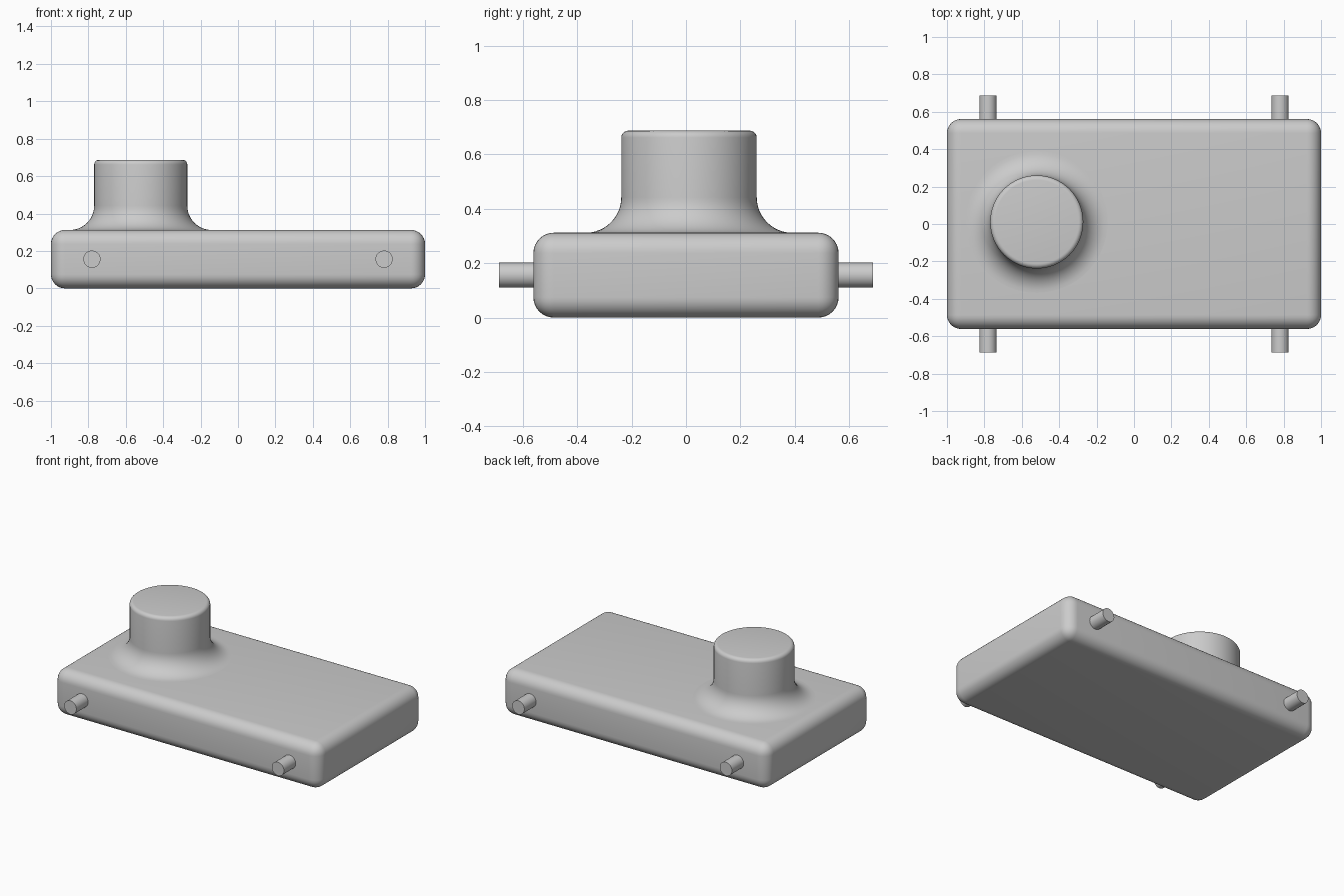
import bpy
import bmesh
from math import cos, sin, pi, radians
from mathutils import Matrix, Vector

cube = bpy.data.objects.get("Cube")
if cube:
    bpy.data.objects.remove(cube, do_unlink=True)

grey = bpy.data.materials.new("plain grey")
grey.use_nodes = True
colour = (0.6, 0.6, 0.6, 1)
grey.diffuse_color = colour
grey.node_tree.nodes["Principled BSDF"].inputs["Base Color"].default_value = colour


def finish(name, bm, location, angle=35):
    """Turn a bmesh into a smooth-shaded grey object."""
    bmesh.ops.recalc_face_normals(bm, faces=bm.faces)
    mesh = bpy.data.meshes.new(name)
    bm.to_mesh(mesh)
    bm.free()
    obj = bpy.data.objects.new(name, mesh)
    obj.location = location
    mesh.materials.append(grey)
    bpy.context.collection.objects.link(obj)
    bpy.ops.object.select_all(action="DESELECT")
    obj.select_set(True)
    bpy.context.view_layer.objects.active = obj
    bpy.ops.object.shade_smooth_by_angle(angle=radians(angle))
    return obj


def arc(cx, cz, r, start, end, steps):
    """Points of a circular arc in the XZ profile plane, angles in degrees."""
    angles = [radians(start + (end - start) * i / steps) for i in range(steps + 1)]
    return [Vector((cx + r * cos(a), 0, cz + r * sin(a))) for a in angles]


# Rounded slab body
height = 0.312
bm = bmesh.new()
bmesh.ops.create_cube(bm, size=1, matrix=Matrix.Diagonal((2, 1.122, height, 1)))
bmesh.ops.bevel(bm, geom=bm.edges[:], offset=0.075, segments=8,
                profile=0.5, affect="EDGES")
finish("body", bm, (0, 0, height / 2))

# Round turret: flared foot, straight wall, softly rounded rim
radius, top, flare, rim = 0.249, 0.687, 0.13, 0.025
profile = [Vector((radius + flare, 0, height - 0.02))]
profile += arc(radius + flare, height + flare, flare, 270, 180, 12)
profile += arc(radius - rim, top - rim, rim, 0, 90, 5)
profile.append(Vector((0, 0, top)))
bm = bmesh.new()
verts = [bm.verts.new(p) for p in profile]
edges = [bm.edges.new(pair) for pair in zip(verts, verts[1:])]
bmesh.ops.spin(bm, geom=verts + edges, cent=(0, 0, 0), axis=(0, 0, 1),
               angle=2 * pi, steps=64)
bmesh.ops.remove_doubles(bm, verts=bm.verts, dist=0.0001)
finish("turret", bm, (-0.52, 0.011, 0))

# Four side pins
for y, end in ((-1, "front"), (1, "back")):
    for x, side in ((-1, "right"), (1, "left")):
        bm = bmesh.new()
        bmesh.ops.create_cone(bm, cap_ends=True, segments=32, radius1=0.046,
                              radius2=0.046, depth=0.186,
                              matrix=Matrix.Rotation(pi / 2, 4, "X"))
        finish(f"{end}_{side}_pin", bm, (x * 0.781, y * 0.594, height / 2))
